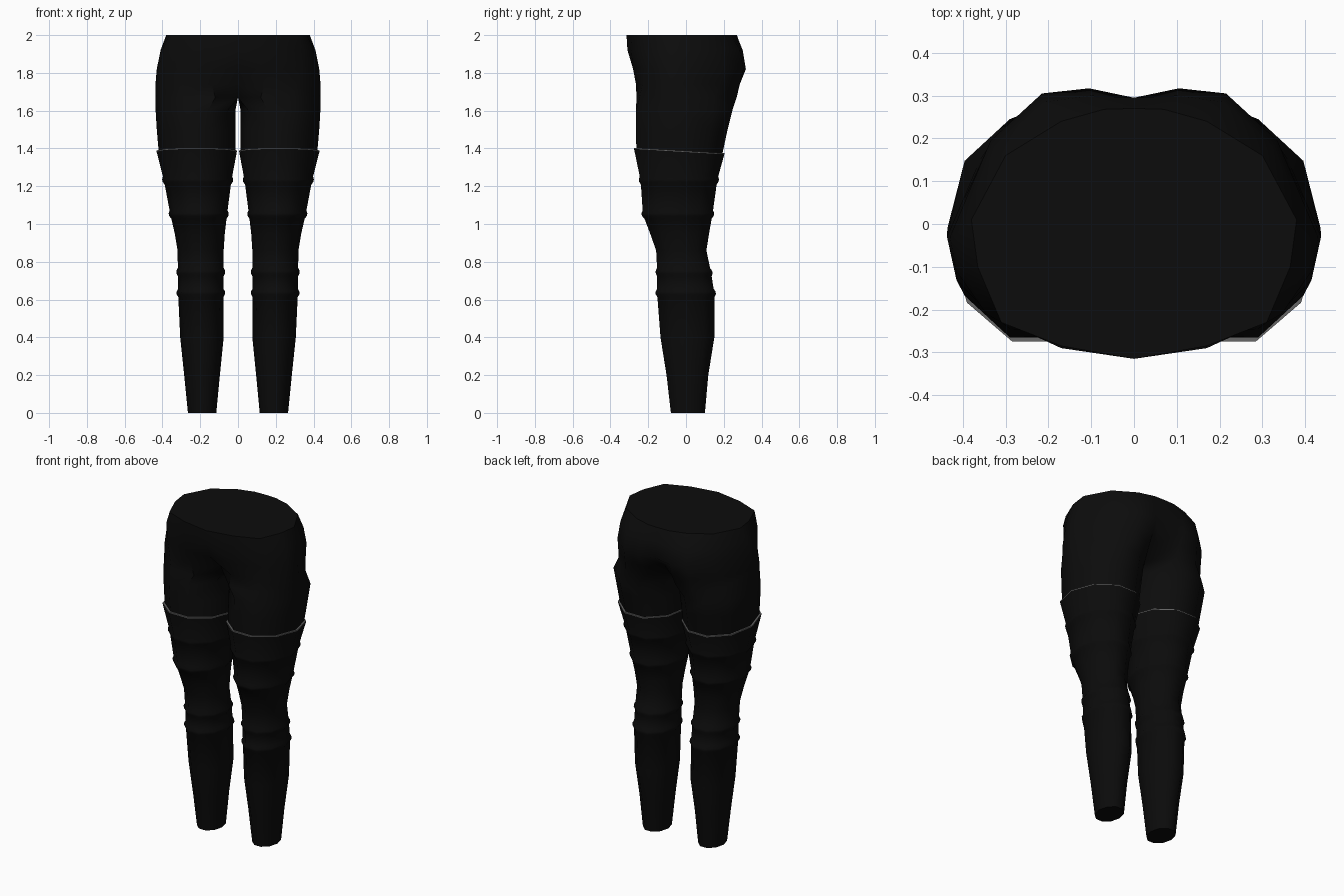
import bpy, math

if "Cube" in bpy.data.objects:
    bpy.data.objects.remove(bpy.data.objects["Cube"])

def material(name, v):
    m = bpy.data.materials.new(name)
    m.diffuse_color = (v, v, v, 1)
    m.use_nodes = True
    m.node_tree.nodes["Principled BSDF"].inputs["Base Color"].default_value = m.diffuse_color
    return m

BLACK = material("black fabric", 0.0036)
STOCKING = material("black stocking", 0.0033)
GREY = material("grey hem", 0.13)

def leg_ring(z, x0, x1, y0, y1, grow=0.0, tilt=0.0):
    """Ten-sided oval filling the given box, anticlockwise from the outer side."""
    cx, cy = (x0 + x1) / 2, (y0 + y1) / 2
    rx, ry = (x1 - x0) / 2 + grow, ((y1 - y0) / 2 + grow) / math.sin(math.radians(72))
    pts = []
    for k in range(10):
        a = math.radians(36 * k)
        y = cy + ry * math.sin(a)
        pts.append((cx + rx * math.cos(a), y, z - tilt * y))
    return pts

def loft(name, rings, mats, grey_rows=(), cap_top=False, cap_bottom=False):
    """Skin rings from top to bottom, drop walls on the centre plane, mirror."""
    n = 10
    verts = [p for r in rings for p in r]
    faces, idx = [], []
    for r in range(len(rings) - 1):
        for i in range(n):
            j = (i + 1) % n
            f = (r * n + i, (r + 1) * n + i, (r + 1) * n + j, r * n + j)
            if all(abs(verts[v][0]) < 1e-4 for v in f):
                continue
            faces.append(f)
            idx.append(1 if r in grey_rows else 0)
    if cap_top:
        faces.append(tuple(range(n)))
        idx.append(0)
    if cap_bottom:
        faces.append(tuple(reversed(range(len(verts) - n, len(verts)))))
        idx.append(0)
    me = bpy.data.meshes.new(name)
    me.from_pydata(verts, [], faces)
    for m in mats:
        me.materials.append(m)
    me.polygons.foreach_set("material_index", idx)
    ob = bpy.data.objects.new(name, me)
    bpy.context.collection.objects.link(ob)
    bpy.ops.object.select_all(action='DESELECT')
    ob.select_set(True)
    bpy.context.view_layer.objects.active = ob
    bpy.ops.object.shade_smooth_by_angle(angle=math.radians(50))
    mir = ob.modifiers.new("mirror", 'MIRROR')
    mir.use_clip = True
    mir.merge_threshold = 0.0005
    return ob

# Hips: half outlines, outer side -> back -> centre plane -> front
hips = [
    (2.00, [(.38, .01), (.30, .16), (.17, .24), (.07, .268), (0, .27),
            (0, 0), (0, -.315), (.17, -.285), (.31, -.23), (.365, -.10)]),
    (1.92, [(.41, -.02), (.325, .18), (.21, .285), (.10, .30), (0, .295),
            (0, 0), (0, -.31), (.17, -.29), (.345, -.21), (.40, -.10)]),
    (1.82, [(.43, -.03), (.335, .195), (.215, .305), (.105, .317), (0, .295),
            (0, 0), (0, -.275), (.16, -.28), (.34, -.21), (.415, -.11)]),
    (1.74, [(.437, -.03), (.34, .18), (.22, .285), (.10, .285), (0, .21),
            (0, 0), (0, -.18), (.14, -.265), (.31, -.23), (.415, -.13)]),
    (1.67, [(.437, -.03), (.36, .15), (.23, .268), (.10, .25), (0, .10),
            (0, -.01), (0, -.11), (.12, -.262), (.29, -.245), (.41, -.14)]),
]
rings = [[(x, y, z) for x, y in pts] for z, pts in hips]
# Upper thighs
rings += [leg_ring(1.60, .014, .436, -.265, .245),
          leg_ring(1.50, .013, .430, -.265, .22),
          leg_ring(1.36, .014, .418, -.262, .19)]
loft("leggings", rings, [BLACK], cap_top=True)

# Stockings: box sizes down the leg
sections = [(1.387, .006, .431, -.275, .203), (1.23, .035, .392, -.240, .165),
            (1.05, .058, .358, -.228, .140), (0.95, .070, .335, -.19, .122),
            (0.86, .076, .320, -.158, .108), (0.745, .076, .318, -.152, .132),
            (0.635, .077, .317, -.153, .150), (0.40, .076, .306, -.135, .150),
            (0.20, .096, .285, -.103, .118), (0.0, .115, .265, -.080, .100)]
FOLDS = (1.23, 1.05, 0.745, 0.635)

def box_at(z):
    for a, b in zip(sections, sections[1:]):
        if b[0] <= z <= a[0]:
            t = (a[0] - z) / (a[0] - b[0])
            return [p + (q - p) * t for p, q in zip(a[1:], b[1:])]

top = sections[0]
rings = [leg_ring(top[0], *top[1:], grow=-.022, tilt=.06),      # tucked edge
         leg_ring(top[0], *top[1:], tilt=.06),
         leg_ring(top[0] - .006, *top[1:], tilt=.06)]
for s in sections[1:]:
    if s[0] in FOLDS:                                          # raised fold
        for dz, g in ((.022, 0), (.007, .008), (-.007, .008), (-.022, 0)):
            rings.append(leg_ring(s[0] + dz, *box_at(s[0] + dz), grow=g))
    else:
        rings.append(leg_ring(*s))
loft("stockings", rings, [STOCKING, GREY], grey_rows=(0, 1), cap_bottom=True)
